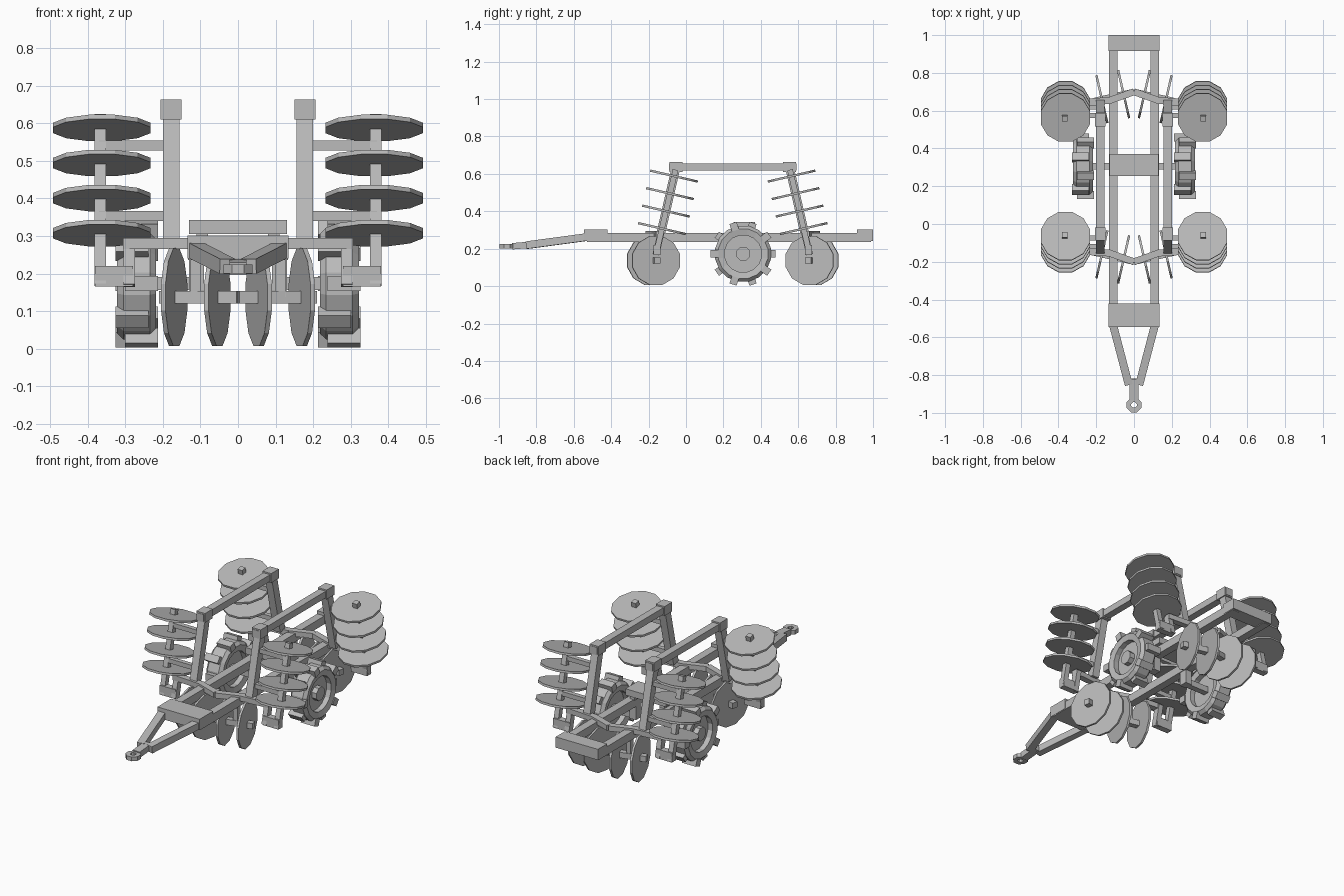
import bpy, bmesh, math
from mathutils import Vector, Matrix

cube = bpy.data.objects.get("Cube")
if cube:
    bpy.data.objects.remove(cube, do_unlink=True)

GREY = (0.5, 0.5, 0.5, 1)
mat = bpy.data.materials.new("plain grey")
mat.use_nodes = True
mat.diffuse_color = GREY
bsdf = mat.node_tree.nodes["Principled BSDF"]
bsdf.inputs["Base Color"].default_value = GREY
bsdf.inputs["Roughness"].default_value = 0.7

MID = 0.25                 # the front and rear gangs mirror about this y
LEAN = math.radians(13)    # angle of the gangs
RADIUS, THICK = 0.135, 0.012


def finish(name, bm):
    bmesh.ops.recalc_face_normals(bm, faces=bm.faces)
    mesh = bpy.data.meshes.new(name)
    bm.to_mesh(mesh)
    bm.free()
    mesh.materials.append(mat)
    ob = bpy.data.objects.new(name, mesh)
    bpy.context.collection.objects.link(ob)
    return ob


def frame(direction, centre):
    """Matrix with local z along direction and local x kept level."""
    z = Vector(direction).normalized()
    ref = Vector((1, 0, 0)) if abs(z.z) > 0.7 else Vector((0, 0, 1))
    if abs(z.z) > 0.7:
        y = z.cross(ref).normalized()
        x = y.cross(z)
    else:
        x = ref.cross(z).normalized()
        y = z.cross(x)
    rot = Matrix((x, y, z)).transposed().to_4x4()
    return Matrix.Translation(centre) @ rot


def bar(name, p, q, w, h):
    """Square bar from p to q: w is its level width, h the other side."""
    p, q = Vector(p), Vector(q)
    bm = bmesh.new()
    m = frame(q - p, (p + q) / 2) @ Matrix.Diagonal((w, h, (q - p).length, 1))
    bmesh.ops.create_cube(bm, size=1, matrix=m)
    return finish(name, bm)


def box(name, x, y, z):
    lo, hi = Vector((x[0], y[0], z[0])), Vector((x[1], y[1], z[1]))
    bm = bmesh.new()
    m = Matrix.Translation((lo + hi) / 2) @ Matrix.Diagonal((*(hi - lo), 1))
    bmesh.ops.create_cube(bm, size=1, matrix=m)
    return finish(name, bm)


def disc(name, centre, axis, radius=RADIUS, depth=THICK, sides=12):
    bm = bmesh.new()
    bmesh.ops.create_cone(bm, cap_ends=True, segments=sides, radius1=radius,
                          radius2=radius, depth=depth,
                          matrix=frame(axis, centre) @ Matrix.Rotation(math.pi / sides, 4, "Z"))
    return finish(name, bm)


def lathe(name, profile, sides, matrix):
    """Closed ring from (radius, height) points."""
    bm = bmesh.new()
    rings = []
    for i in range(sides):
        a = 2 * math.pi * (i + 0.5) / sides
        rings.append([bm.verts.new(matrix @ Vector((r * math.cos(a), r * math.sin(a), h)))
                      for r, h in profile])
    n = len(profile)
    for i in range(sides):
        a, b = rings[i], rings[(i + 1) % sides]
        for j in range(n):
            k = (j + 1) % n
            bm.faces.new((a[j], b[j], b[k], a[k]))
    return finish(name, bm)


# Main frame: plates across two long rails
box("front_plate", (-0.135, 0.135), (-0.545, -0.42), (0.24, 0.302))
box("rear_plate", (-0.135, 0.135), (0.915, 1.0), (0.24, 0.302))
box("middle_plate", (-0.13, 0.13), (0.255, 0.37), (0.305, 0.342))

# Hitch
bar("hitch_neck", (0, -0.82, 0.222), (0, -0.93, 0.213), 0.046, 0.034)
lathe("hitch_ring", [(0.016, -0.012), (0.042, -0.012), (0.042, 0.012), (0.016, 0.012)],
      8, Matrix.Translation((0, -0.958, 0.212)))

for s, side in ((1, "left"), (-1, "right")):
    box(side + "_rail", sorted((s * 0.087, s * 0.133)), (-0.53, 0.99), (0.236, 0.284))
    box(side + "_plate_foot", sorted((s * 0.08, s * 0.11)), (0.27, 0.355), (0.28, 0.31))
    bar(side + "_drawbar", (s * 0.112, -0.53, 0.262), (s * 0.028, -0.85, 0.219), 0.042, 0.04)

    # Wheel: open tyre, recessed rim, hub and staggered lugs
    wheel = Vector((s * 0.27, 0.305, 0.173))
    m = frame((s, 0, 0), wheel)
    lathe(side + "_tyre", [(0.1, 0.045), (0.135, 0.052), (0.152, 0.035),
                           (0.152, -0.035), (0.135, -0.052), (0.1, -0.045)], 16, m)
    disc(side + "_rim", wheel, (s, 0, 0), 0.105, 0.03, 16)
    disc(side + "_hub", wheel + Vector((s * 0.015, 0, 0)), (s, 0, 0), 0.04, 0.06, 8)
    for i in range(10):
        bm = bmesh.new()
        shift = 0.013 if i % 2 else -0.013
        lug = (m @ Matrix.Rotation(math.pi * i / 5, 4, "Z")
               @ Matrix.Translation((0.152, 0, shift)) @ Matrix.Diagonal((0.042, 0.04, 0.088, 1)))
        bmesh.ops.create_cube(bm, size=1, matrix=lug)
        finish(f"{side}_lug_{i + 1}", bm)
    bar(side + "_wheel_axle", (s * 0.09, 0.305, 0.173), (s * 0.27, 0.305, 0.173), 0.035, 0.035)
    box(side + "_axle_leg", sorted((s * 0.09, s * 0.13)), (0.28, 0.33), (0.155, 0.25))

    # Long link joining the two folded masts
    box(side + "_top_link", sorted((s * 0.157, s * 0.2)), (-0.09, 2 * MID + 0.09), (0.617, 0.656))

    for end, f in (("front", 1), ("rear", -1)):
        tag = f"{end}_{side}_"

        def at(x, y, z):
            """Point given for the front left, mirrored to this corner."""
            return Vector((s * x, y if f > 0 else 2 * MID - y, z))

        def lean(x, z):
            return at(x, -0.064 + (z - 0.588) * math.tan(LEAN), z)

        # Tool beam in a shallow V
        bar(tag + "inner_beam", at(0, -0.2, 0.28), at(0.135, -0.152, 0.28), 0.036, 0.03)
        bar(tag + "outer_beam", at(0.125, -0.154, 0.28), at(0.305, -0.142, 0.28), 0.036, 0.03)

        # Lower gang: shaft, hanger and upright discs
        def shaft(x):
            return at(x, -0.2 + x * math.tan(LEAN), 0.137)
        bar(tag + "lower_shaft", shaft(0), shaft(0.207), 0.033, 0.033)
        top = shaft(0.113)
        top.z = 0.275
        bar(tag + "lower_hanger", shaft(0.113), top, 0.028, 0.028)
        for i, x in enumerate((0.055, 0.17)):
            disc(f"{tag}lower_disc_{i + 1}", shaft(x), shaft(1) - shaft(0))

        # Folded wing: leaning mast with a stack of discs on a shaft
        bar(tag + "mast", lean(0.178, 0.29), lean(0.178, 0.63), 0.044, 0.046)
        c = lean(0.178, 0.638)
        box(tag + "mast_cap", (c.x - 0.028, c.x + 0.028), (c.y - 0.035, c.y + 0.035), (0.61, 0.664))
        bar(tag + "upper_shaft", lean(0.367, 0.17), lean(0.367, 0.622), 0.03, 0.03)
        for i in range(4):
            disc(f"{tag}upper_disc_{i + 1}", lean(0.363, 0.588 - 0.0935 * i),
                 lean(0, 1) - lean(0, 0))
        for i, z in enumerate((0.353, 0.541)):
            bar(f"{tag}wing_arm_{i + 1}", lean(0.18, z), lean(0.37, z), 0.026, 0.026)

        # Hanger bracket below the stack
        bar(tag + "bracket_post", lean(0.29, 0.168), lean(0.29, 0.29), 0.03, 0.036)
        bar(tag + "bracket_foot", lean(0.28, 0.193), lean(0.381, 0.193), 0.036, 0.054)
